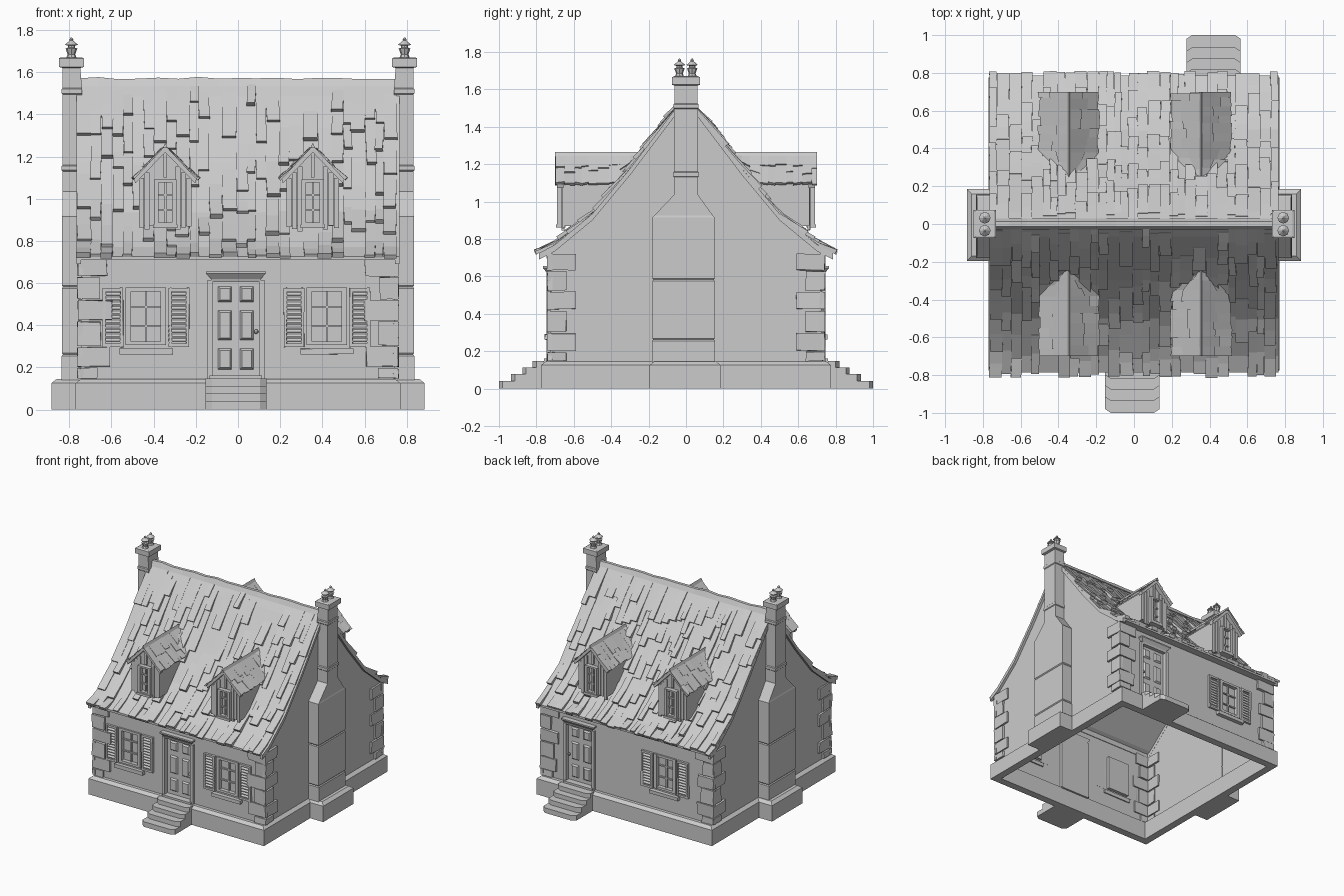
import bpy, bmesh, random
from math import cos, sin, pi, hypot
from mathutils import Vector

if "Cube" in bpy.data.objects:
    bpy.data.objects.remove(bpy.data.objects["Cube"])

random.seed(4)
R = random.uniform
PROFILE = [(0, 1.56), (.065, 1.485), (.3, 1.175), (.5, .935), (.7, .77), (.785, .725)]
SEGS = list(zip(PROFILE, PROFILE[1:]))
LENGTH = sum(hypot(b[0] - a[0], b[1] - a[1]) for a, b in SEGS)


def finish(name, bm):
    bmesh.ops.recalc_face_normals(bm, faces=bm.faces)
    me = bpy.data.meshes.new(name)
    bm.to_mesh(me)
    bm.free()
    ob = bpy.data.objects.new(name, me)
    bpy.context.collection.objects.link(ob)
    return ob


def face(bm, pts):
    return bm.faces.new([bm.verts.new(p) for p in pts])


def loft(bm, rings, caps=True):
    vs = [[bm.verts.new(p) for p in r] for r in rings]
    n = len(vs[0])
    for a, b in zip(vs, vs[1:]):
        for i in range(n):
            bm.faces.new((a[i], a[(i + 1) % n], b[(i + 1) % n], b[i]))
    if caps:
        bm.faces.new(vs[0])
        bm.faces.new(vs[-1])


def rect(x0, x1, y0, y1, z):
    return [(x0, y0, z), (x1, y0, z), (x1, y1, z), (x0, y1, z)]


def box(bm, x0, x1, y0, y1, z0, z1, j=0):
    loft(bm, [[tuple(c + R(-j, j) for c in p) for p in rect(x0, x1, y0, y1, z)] for z in (z0, z1)])


def roof_point(t):
    """Point and outward normal (y, z) at distance t down the slope."""
    for a, b in SEGS:
        d = hypot(b[0] - a[0], b[1] - a[1])
        if t <= d or b == PROFILE[-1]:
            u = Vector((b[0] - a[0], b[1] - a[1])) / d
            return Vector(a) + u * t, Vector((-u.y, u.x))
        t -= d


def roof_z(y):
    for a, b in SEGS:
        if y <= b[0]:
            return a[1] + (b[1] - a[1]) * (y - a[0]) / (b[0] - a[0])
    return PROFILE[-1][1]


def roof_y(z):
    for a, b in SEGS:
        if z >= b[1]:
            return a[0] + (b[0] - a[0]) * (z - a[1]) / (b[1] - a[1])


# Foundation: hollow chamfered ring
bm = bmesh.new()
loft(bm, [rect(-.77 + d, .77 - d, -.775 + d, .775 - d, z)
          for d, z in ((.06, 0), (0, 0), (0, .125), (.025, .145), (.06, .145), (.06, 0))], False)
for s in (-1, 1):
    loft(bm, [rect(s * .72, s * (.885 - d), -.195 + d, .185 - d, z) for d, z in ((0, 0), (0, .125), (.025, .145))])
finish("foundation", bm)

# Walls: open sheets with door and window holes
DOORS = {-1: [-.01], 1: [.42]}
WINDOWS = {-1: [-.437, .422], 1: [-.33]}
bm = bmesh.new()
for s in (-1, 1):
    holes = [(c - .12, c + .12, .14, .61) for c in DOORS[s]] + [(c - .085, c + .085, .31, .575) for c in WINDOWS[s]]
    xs = sorted({-.745, .745} | {v for h in holes for v in h[:2]})
    zs = sorted({.14, .755} | {v for h in holes for v in h[2:]})
    for xa, xb in zip(xs, xs[1:]):
        for za, zb in zip(zs, zs[1:]):
            if not any(h[0] < (xa + xb) / 2 < h[1] and h[2] < (za + zb) / 2 < h[3] for h in holes):
                face(bm, [(xa, s * .725, za), (xb, s * .725, za), (xb, s * .725, zb), (xa, s * .725, zb)])
    side = [(.725, .14), (.725, .755)] + [p for p in PROFILE[4:0:-1]]
    face(bm, [(s * .745, y, z) for y, z in side] + [(s * .745, 0, 1.56)]
         + [(s * .745, -y, z) for y, z in reversed(side)])
finish("walls", bm)

# Corner stones, alternating long and short
bm = bmesh.new()
levels = [.145, .2, .3, .42, .52, .63, .725]
for sx in (-1, 1):
    for sy in (-1, 1):
        for i, (a, b) in enumerate(zip(levels, levels[1:])):
            lx, ly = (.15, .15) if i % 2 else (.1, .1)
            lx += R(-.015, .015)
            box(bm, sx * (.76 - lx), sx * .761, sy * .715, sy * .742, a + .004, b - .004, .004)
            box(bm, sx * .735, sx * .76, sy * (.741 - ly), sy * .741, a + .004, b - .004, .004)
finish("corner_stones", bm)

# Roof sheet with verge boards
bm = bmesh.new()
for s in (-1, 1):
    for (ya, za), (yb, zb) in SEGS:
        face(bm, [(-.765, s * ya, za), (.765, s * ya, za), (.765, s * yb, zb), (-.765, s * yb, zb)])
        for x in (-1, 1):
            loft(bm, [[(x * e, s * ya, za), (x * e, s * yb, zb), (x * e, s * yb, zb - .035), (x * e, s * ya, za - .035)]
                      for e in (.744, .766)])
    box(bm, -.76, .76, s * .72, s * .785, .71, .726)
finish("roof", bm)

# Ragged wooden shingles: wedges laid down each slope
bm = bmesh.new()
for s in (-1, 1):
    x = -.765
    while x < .74:
        w = min(R(.035, .07), .765 - x)
        t = R(.0, .1)
        while t < LENGTH:
            end = t + R(.12, .32)
            if end > LENGTH - .08:
                end = LENGTH + R(0, .02)
            if R(0, 1) < .78:
                lift, skew = R(.012, .03), R(-.006, .006)
                ring = []
                for u, h in ((t, .003), ((t + end) / 2, lift * .55), (end, lift)):
                    p, n = roof_point(u)
                    q = p + n * h
                    k = skew if u == end else 0
                    ring.append([(x + k, s * p.x, p.y), (x + w + k, s * p.x, p.y),
                                 (x + w + k, s * q.x, q.y), (x + k, s * q.x, q.y)])
                loft(bm, ring)
            t = end
        x += w
finish("roof_shingles", bm)

# Wavy ridge cap
bm = bmesh.new()
rings = []
for i in range(17):
    x, h = -.755 + i * 1.51 / 16, R(-.006, .006)
    rings.append([(x, -.03, 1.535), (x, -.012, 1.572 + h), (x, .012, 1.572 + h), (x, .03, 1.535)])
loft(bm, rings)
finish("ridge_cap", bm)

# Chimney stacks with grooves, shoulders and caps, and turned pots
STACK = [(.14, .168, .836), (.255, .168, .836), (.262, .162, .83), (.269, .167, .835), (.575, .167, .835),
         (.582, .162, .83), (.589, .167, .835), (.915, .167, .835), (.925, .157, .832), (1.035, .065, .832),
         (1.13, .065, .832), (1.135, .07, .837), (1.155, .07, .837), (1.16, .063, .832), (1.495, .063, .832),
         (1.5, .068, .837), (1.52, .068, .837), (1.525, .062, .832), (1.62, .062, .832), (1.625, .075, .85),
         (1.665, .075, .85), (1.67, .065, .84)]
POT = [(.026, 1.665), (.018, 1.685), (.028, 1.712), (.017, 1.716), (.017, 1.726), (.031, 1.73),
       (.008, 1.75), (.009, 1.757), (.002, 1.765)]
bm, pots = bmesh.new(), bmesh.new()
for s in (-1, 1):
    loft(bm, [rect(s * ((.74 if z < 1.55 else 1.58 - o)), s * o, -h - (.013 if h > .1 else 0), h - (.013 if h > .1 else 0), z)
              for z, h, o in STACK])
    for y in (-.035, .033):
        loft(pots, [[(s * .79 + r * cos(i * pi / 4), y + r * sin(i * pi / 4), z) for i in range(8)] for r, z in POT])
finish("chimneys", bm)
finish("chimney_pots", pots)

# Doors: frame, flared lintel, panels, knob; and chamfered steps
frame, leaf, steps = bmesh.new(), bmesh.new(), bmesh.new()
for s in (-1, 1):
    c = DOORS[s][0]
    for k in (-1, 1):
        box(frame, c + k * .112, c + k * .135, s * .70, s * .745, .145, .615)
        for za, zb in ((.51, .585), (.33, .47), (.19, .29)):
            loft(leaf, [[(c + k * .052 + a * (.033 - d), s * y, zz) for a, zz in
                         ((-1, za + d), (1, za + d), (1, zb - d), (-1, zb - d))] for d, y in ((0, .71), (.01, .723))])
    loft(frame, [rect(c - w, c + w, s * .70, s * y, z)
                 for w, y, z in ((.112, .74, .605), (.118, .745, .62), (.142, .765, .645), (.142, .765, .655))])
    box(frame, c - .125, c + .125, s * .70, s * .76, .14, .162)
    box(leaf, c - .112, c + .112, s * .70, s * .711, .162, .605)
    bmesh.ops.create_uvsphere(leaf, u_segments=8, v_segments=6, radius=.011)
    leaf.verts.ensure_lookup_table()
    bmesh.ops.translate(leaf, verts=leaf.verts[-42:], vec=(c + .096, s * .728, .37))
    z0 = 0
    for d, z1 in ((1.0, .04), (.935, .078), (.875, .112), (.82, .147)):
        xa, xb = c - .143, c + .145
        loft(steps, [[(xa, s * .76, z), (xa, s * (d - .02), z), (xa + .03, s * d, z), (xb - .03, s * d, z),
                      (xb, s * (d - .02), z), (xb, s * .76, z)] for z in (z0, z1)])
        z0 = z1
finish("door_frames", frame)
finish("doors", leaf)
finish("door_steps", steps)


def window(bm, c, s, hw, z0, z1, y, bar, rows):
    """Framed window with a pane and glazing bars; y is the wall face."""
    box(bm, c - hw, c + hw, s * (y - .025), s * (y - .018), z0, z1)
    for k in (-1, 1):
        box(bm, c + k * (hw - bar), c + k * (hw + .008), s * (y - .025), s * (y + .014), z0, z1)
    for z in (z0, z1 - bar):
        box(bm, c - hw, c + hw, s * (y - .025), s * (y + .013), z, z + bar)
    box(bm, c - .005, c + .005, s * (y - .02), s * (y - .006), z0, z1)
    for i in range(1, rows):
        z = z0 + (z1 - z0) * i / rows
        box(bm, c - hw, c + hw, s * (y - .02), s * (y - .007), z - .005, z + .005)


# Ground-floor windows, sills and louvred shutters
win, shut = bmesh.new(), bmesh.new()
for s in (-1, 1):
    for c in WINDOWS[s]:
        window(win, c, s, .088, .305, .578, .725, .018, 3)
        box(win, c - .125, c + .125, s * .715, s * .756, .262, .29, .002)
        for k in (-1, 1):
            a, b = c + k * .108, c + k * .205
            box(shut, a, b, s * .724, s * .73, .3, .575)
            for e, f in ((a, a + k * .014), (b - k * .014, b)):
                box(shut, e, f, s * .724, s * .744, .297, .577, .002)
            for z in (.297, .561):
                box(shut, a, b, s * .724, s * .742, z, z + .016)
            for i in range(11):
                z = .32 + i * .0218
                loft(shut, [[(x, s * .728, z + .014), (x, s * .741, z), (x, s * .741, z + .005), (x, s * .728, z + .019)]
                            for x in (a, b)])
finish("windows", win)
finish("shutters", shut)

# Dormers: plank walls, window, shingled gable roof, ridge pole
wall, dwin, droof = bmesh.new(), bmesh.new(), bmesh.new()
F, TOP, EAVE, SL = .655, 1.25, 1.09, 1.07
for s in (-1, 1):
    for c in (-.345, .355):
        face(wall, [(c - .122, s * F, .87), (c + .122, s * F, .87), (c + .122, s * F, 1.11),
                    (c, s * F, 1.235), (c - .122, s * F, 1.11)])
        face(wall, [(c - .122, s * F, .87), (c + .122, s * F, .87), (c + .122, s * roof_y(.87), .87), (c - .122, s * roof_y(.87), .87)])
        for k in (-1, 1):
            x = c + k * .122
            face(wall, [(x, s * F, .87), (x, s * F, 1.11), (x, s * roof_y(1.11), 1.11), (x, s * roof_y(.87), .87)])
            # front cladding planks and rafters
            for a, b in ((.048, .072), (.075, .098), (.101, .124)):
                box(wall, c + k * a, c + k * b, s * (F - .005), s * (F + R(.006, .012)), .845 + R(0, .03), TOP - .02 - SL * b)
            loft(wall, [[(c, s * y, TOP), (c + k * .148, s * y, TOP - SL * .148),
                         (c + k * .142, s * y, TOP - .022 - SL * .145), (c, s * y, TOP - .03)] for y in (.655, .69)])
            # roof strips running from ridge to eave
            y = .24
            while y < .69:
                y2 = min(y + R(.035, .06), .70)
                d0 = max(.012, min(.15, (TOP - roof_z(y)) / SL + .01))
                d1 = max(.015, min(.15, (TOP - roof_z(y2)) / SL + .01))
                d0, d1 = d0 + R(-.006, .004), d1 + R(-.006, .004)
                m, h = R(.35, .7), R(.008, .02)
                for f, g, e in ((0, m, h * .6), (m, 1, h)):
                    low = [(f * d0, y), (g * d0, y), (g * d1, y2), (f * d1, y2)]
                    loft(droof, [[(c + k * d, s * v, TOP - SL * d) for d, v in low],
                                 [(c + k * (d + o * .7), s * v, TOP - SL * d + o * .7)
                                  for (d, v), o in zip(low, (.002, e, e, .002))]])
                y = y2
        box(wall, c - .008, c + .008, s * (F - .004), s * (F + .012), 1.1, TOP - .02)
        window(dwin, c, s, .045, .875, 1.09, F + .02, .013, 3)
        box(dwin, c - .058, c + .058, s * (F - .01), s * (F + .04), .86, .878)
        loft(droof, [[(c - .011, s * y, TOP - .01), (c, s * y, TOP + .016), (c + .011, s * y, TOP - .01)]
                     for y in (.25, .40, .55, .70)])
finish("dormer_walls", wall)
finish("dormer_windows", dwin)
finish("dormer_roofs", droof)
